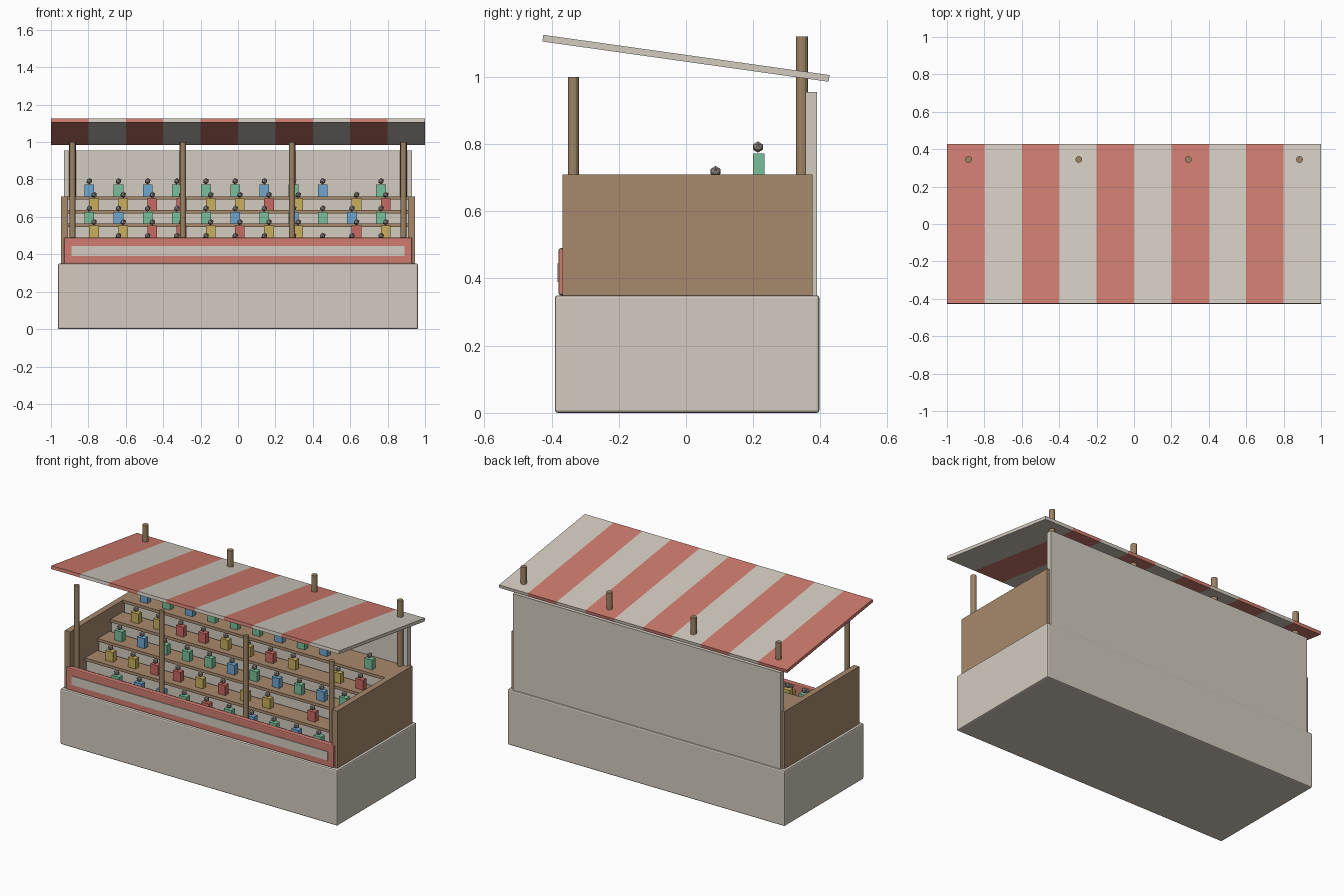
import bpy
import bmesh
import math
from mathutils import Matrix

cube = bpy.data.objects.get("Cube")
if cube:
    bpy.data.objects.remove(cube, do_unlink=True)


def material(name, r, g, b):
    m = bpy.data.materials.new(name)
    m.use_nodes = True
    m.diffuse_color = (r, g, b, 1)
    m.node_tree.nodes["Principled BSDF"].inputs["Base Color"].default_value = (r, g, b, 1)
    return m


cream = material("cream", 0.65, 0.6, 0.52)
red = material("awning red", 0.63, 0.2, 0.16)
wood = material("plank brown", 0.39, 0.25, 0.15)
pole = material("pole brown", 0.34, 0.23, 0.13)
blue = material("prize blue", 0.16, 0.38, 0.62)
green = material("prize green", 0.19, 0.52, 0.32)
yellow = material("prize yellow", 0.58, 0.43, 0.11)
coral = material("prize red", 0.58, 0.14, 0.12)
grey = material("ball grey", 0.3, 0.27, 0.24)


def finish(name, bm, mat):
    mesh = bpy.data.meshes.new(name)
    bm.to_mesh(mesh)
    bm.free()
    mesh.materials.append(mat)
    obj = bpy.data.objects.new(name, mesh)
    bpy.context.collection.objects.link(obj)
    return obj


def box(name, xs, ys, zs, mat, bevel=0):
    bm = bmesh.new()
    spans = (xs, ys, zs)
    centre = [(a + b) / 2 for a, b in spans]
    size = [b - a for a, b in spans]
    bmesh.ops.create_cube(bm, size=1, matrix=Matrix.Translation(centre) @ Matrix.Diagonal((*size, 1)))
    obj = finish(name, bm, mat)
    if bevel:
        mod = obj.modifiers.new("soft edges", "BEVEL")
        mod.width = bevel
        mod.segments = 2
    return obj


def post(name, x, y, top, radius):
    bm = bmesh.new()
    bmesh.ops.create_cone(bm, cap_ends=True, segments=12, radius1=radius, radius2=radius,
                          depth=top - 0.35, matrix=Matrix.Translation((x, y, (top + 0.35) / 2)))
    return finish(name, bm, pole)


# Plinth and walls
box("base", (-0.963, 0.963), (-0.39, 0.397), (0, 0.35), cream, 0.008)
box("back_wall", (-0.93, 0.93), (0.355, 0.39), (0.35, 0.955), cream)
for side, s in (("left", 1), ("right", -1)):
    box(side + "_wall", sorted((s * 0.91, s * 0.947)), (-0.367, 0.377), (0.35, 0.71), wood)

# Counter front with a raised panel
box("counter", (-0.93, 0.93), (-0.379, -0.345), (0.35, 0.49), red, 0.006)
box("counter_panel", (-0.89, 0.89), (-0.383, -0.378), (0.39, 0.445), cream)

# Posts
for i, x in enumerate((-0.885, -0.295, 0.29, 0.885), 1):
    post(f"front_post_{i}", x, -0.335, 1.0, 0.016)
    post(f"back_post_{i}", x, 0.345, 1.12, 0.018)

# Striped sloping awning
for i in range(10):
    x = -1 + i * 0.2
    stripe = box(f"awning_stripe_{i + 1}", (x, x + 0.2), (-0.43, 0.43), (-0.01, 0.01),
                 cream if i % 2 else red)
    stripe.rotation_euler.x = math.radians(-8)
    stripe.location.z = 1.055


def prize(name, x, y, z, mat):
    box(name + "_body", (x - 0.026, x + 0.026), (y - 0.017, y + 0.017), (z, z + 0.062), mat)
    bm = bmesh.new()
    bmesh.ops.create_icosphere(bm, subdivisions=1, radius=0.017,
                               matrix=Matrix.Translation((x, y - 0.003, z + 0.081)))
    finish(name + "_ball", bm, grey)


# Stepped shelves, lowest first; letters give prize colours, dots are gaps
colours = {"b": blue, "g": green, "y": yellow, "r": coral}
rows = (".gbbgrgbgbg", "yyrryryy.ry", "gbgggbgbgbg", "yyrryyry.yr", "bgbgggbgb.g")
for r, row in enumerate(rows):
    y = -0.287 + r * 0.126
    z = 0.418 + r * 0.073
    back = y + 0.065 if r < 4 else 0.355
    box(f"shelf_riser_{r + 1}", (-0.91, 0.91), (y - 0.045, back), (0.35, z - 0.018), cream)
    box(f"shelf_plank_{r + 1}", (-0.91, 0.91), (y - 0.058, back), (z - 0.018, z), wood)
    for c, letter in enumerate(row):
        if letter != ".":
            x = -0.795 + c * 0.156 + (0.025 if r % 2 else 0)
            prize(f"prize_{r + 1}_{c + 1}", x, y, z, colours[letter])
